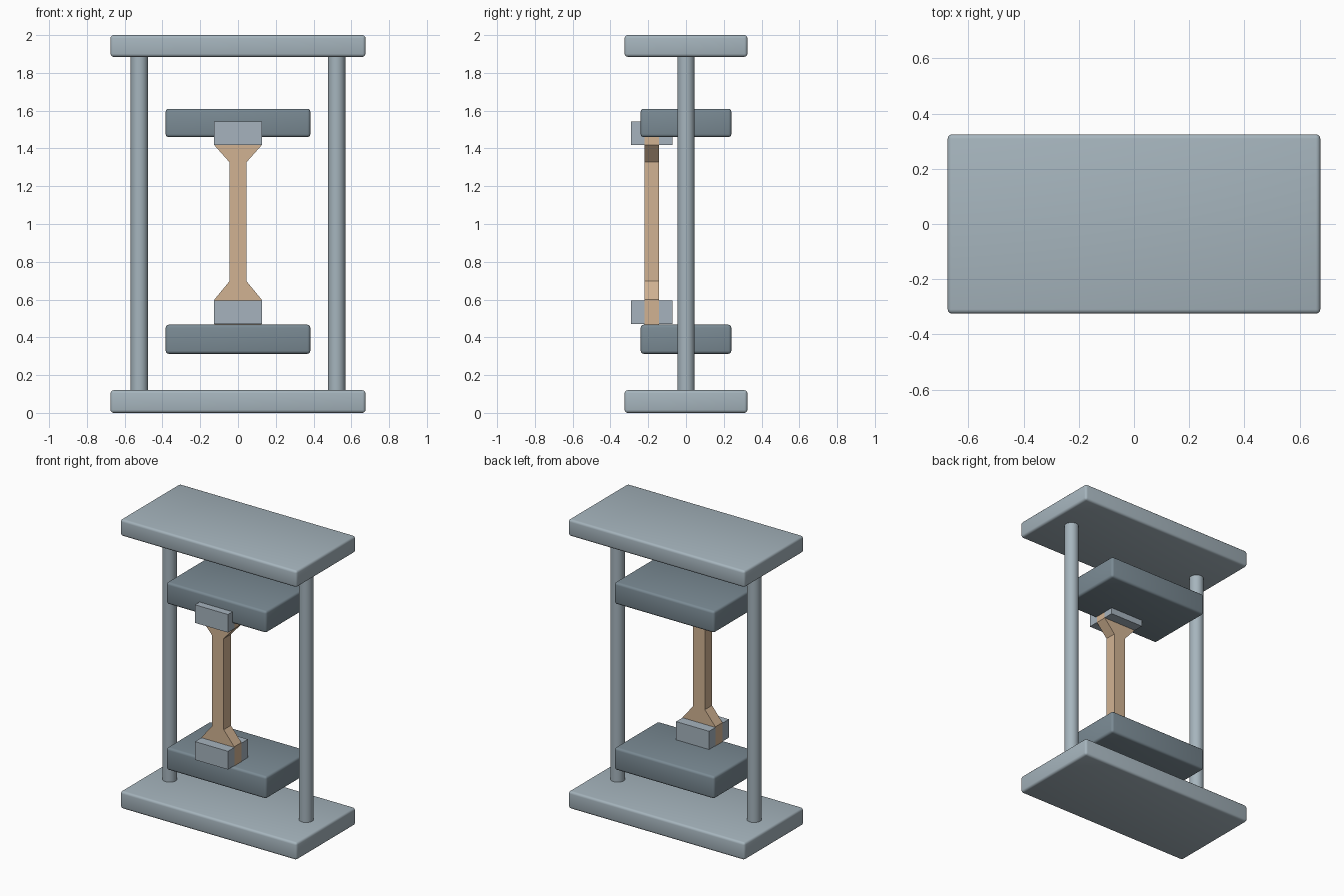
import bpy, bmesh, math

if "Cube" in bpy.data.objects:
    bpy.data.objects.remove(bpy.data.objects["Cube"])


def material(name, rgb):
    m = bpy.data.materials.new(name)
    m.diffuse_color = (*rgb, 1)
    m.use_nodes = True
    m.node_tree.nodes["Principled BSDF"].inputs["Base Color"].default_value = m.diffuse_color
    return m


STEEL = material("light steel", (0.38, 0.46, 0.51))
DARK = material("dark steel", (0.195, 0.255, 0.295))
GRIP = material("grip steel", (0.38, 0.45, 0.51))
TAN = material("tan specimen", (0.64, 0.45, 0.29))


def finish(name, bm, mat, smooth=False):
    bmesh.ops.recalc_face_normals(bm, faces=bm.faces)
    me = bpy.data.meshes.new(name)
    bm.to_mesh(me)
    bm.free()
    me.materials.append(mat)
    ob = bpy.data.objects.new(name, me)
    bpy.context.collection.objects.link(ob)
    if smooth:
        bpy.ops.object.select_all(action='DESELECT')
        ob.select_set(True)
        bpy.context.view_layer.objects.active = ob
        bpy.ops.object.shade_smooth_by_angle(angle=math.radians(35))
    return ob


def box(name, x, y, z, mat, bevel=0.0):
    """Box from (min, max) ranges, with optional rounded edges."""
    bm = bmesh.new()
    bmesh.ops.create_cube(bm, size=1)
    for v in bm.verts:
        for i, (lo, hi) in enumerate((x, y, z)):
            v.co[i] = lo if v.co[i] < 0 else hi
    if bevel:
        bmesh.ops.bevel(bm, geom=bm.edges[:], offset=bevel, segments=3,
                        profile=0.5, affect='EDGES')
    return finish(name, bm, mat, bevel > 0)


# Base and top plates
for name, z in (("base_plate", (0, 0.12)), ("top_plate", (1.885, 2))):
    box(name, (-0.675, 0.675), (-0.325, 0.325), z, STEEL, 0.016)

# Crossheads
for name, z in (("lower_crosshead", (0.313, 0.467)), ("upper_crosshead", (1.46, 1.61))):
    box(name, (-0.383, 0.383), (-0.24, 0.24), z, DARK, 0.016)

# Round columns between the plates
for side, x in (("left", -0.522), ("right", 0.522)):
    bm = bmesh.new()
    bmesh.ops.create_cone(bm, cap_ends=True, segments=32, radius1=0.046,
                          radius2=0.046, depth=1.85)
    bmesh.ops.translate(bm, verts=bm.verts, vec=(x, 0, 1.0))
    finish(side + "_column", bm, STEEL, True)

# Grip jaws clamping the specimen front and back
for level, z in (("lower", (0.47, 0.596)), ("upper", (1.417, 1.542))):
    for side, y in (("front", (-0.29, -0.22)), ("back", (-0.142, -0.072))):
        box(f"{level}_{side}_grip", (-0.126, 0.126), y, z, GRIP)

# Flat test specimen: half outline mirrored in x, then extruded
half = [(0.125, 0.46), (0.125, 0.6), (0.045, 0.697),
        (0.045, 1.327), (0.125, 1.417), (0.125, 1.54)]
outline = half + [(-x, z) for x, z in reversed(half)]
bm = bmesh.new()
face = bm.faces.new([bm.verts.new((x, -0.22, z)) for x, z in outline])
ext = bmesh.ops.extrude_face_region(bm, geom=[face])
bmesh.ops.translate(bm, vec=(0, 0.078, 0),
                    verts=[g for g in ext["geom"] if isinstance(g, bmesh.types.BMVert)])
finish("test_specimen", bm, TAN)
